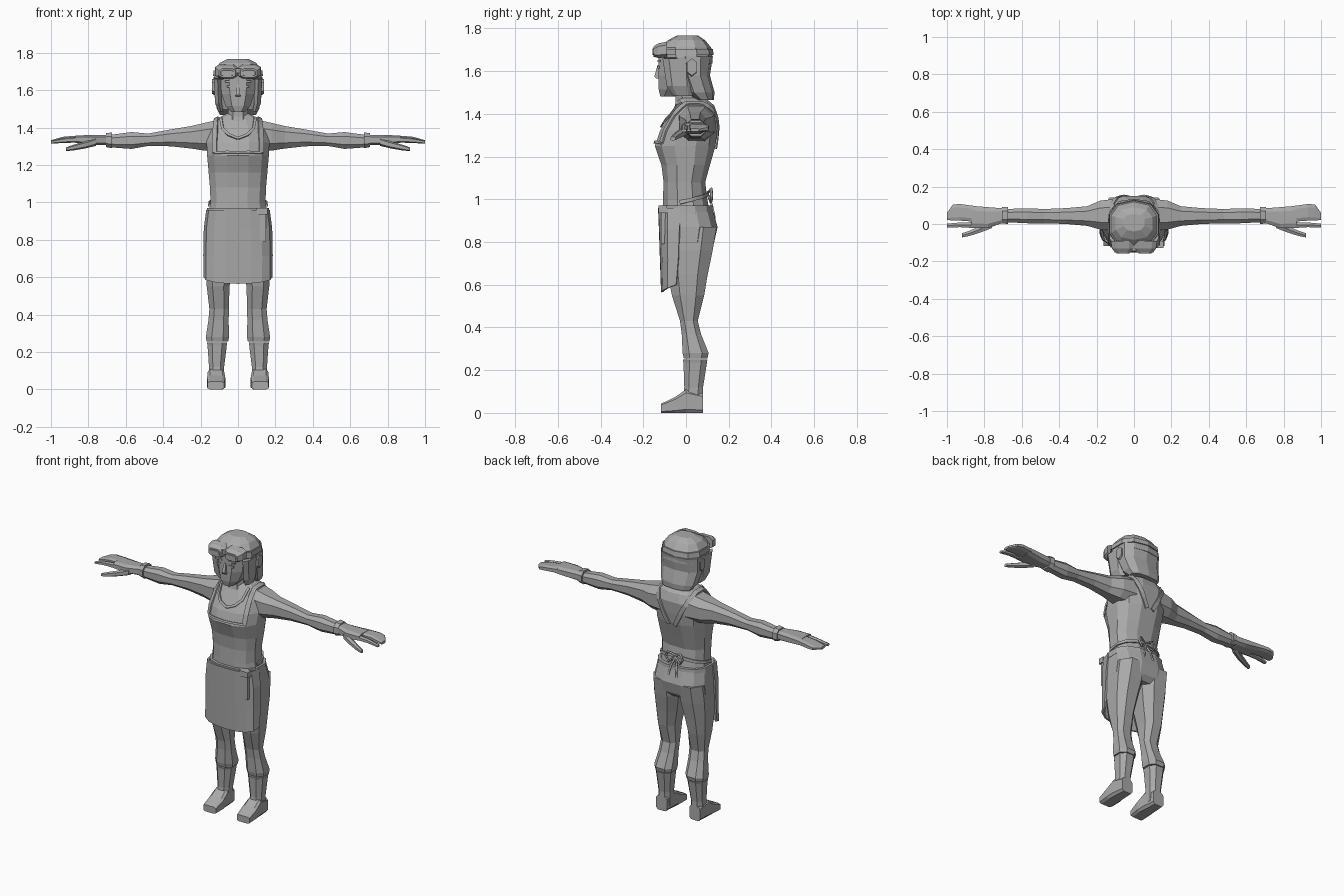
import bpy, bmesh, math
from mathutils import Vector
from mathutils.bvhtree import BVHTree

grey = bpy.data.materials.new("plain grey")
grey.diffuse_color = (0.4, 0.4, 0.4, 1)


def finish(name, bm, mirror=False, thick=0):
    bmesh.ops.recalc_face_normals(bm, faces=bm.faces)
    me = bpy.data.meshes.new(name)
    bm.to_mesh(me)
    bm.free()
    me.materials.append(grey)
    ob = bpy.data.objects.new(name, me)
    bpy.context.collection.objects.link(ob)
    if thick:
        m = ob.modifiers.new("thickness", 'SOLIDIFY')
        m.thickness, m.offset = thick, 0
    if mirror:
        ob.modifiers.new("mirror", 'MIRROR')
    return ob


def loft(name, axis, rings, n=8, p=0.8, mirror=False):
    """Skin rings (pos, a_min, a_max, b_min, b_max) along an axis."""
    f = lambda v: math.copysign(abs(v) ** p, v)
    unit = [(f(math.cos((k + .5) * math.tau / n)), f(math.sin((k + .5) * math.tau / n))) for k in range(n)]
    ma, mb = max(u[0] for u in unit), max(u[1] for u in unit)
    bm = bmesh.new()
    loops = []
    for pos, a0, a1, b0, b1 in rings:
        loop = []
        for u, v in unit:
            a = (a0 + a1) / 2 + u / ma * (a1 - a0) / 2
            b = (b0 + b1) / 2 + v / mb * (b1 - b0) / 2
            co = {'x': (pos, a, b), 'y': (a, pos, b), 'z': (a, b, pos)}[axis]
            loop.append(bm.verts.new(co))
        loops.append(loop)
    for l0, l1 in zip(loops, loops[1:]):
        for k in range(n):
            j = (k + 1) % n
            bm.faces.new((l0[k], l0[j], l1[j], l1[k]))
    bm.faces.new(loops[0])
    bm.faces.new(loops[-1])
    return finish(name, bm, mirror)


def sym(rings):
    """Expand (z, half_width, y0, y1) to full rings."""
    return [(z, -w, w, y0, y1) for z, w, y0, y1 in rings]


def box(name, x0, x1, y0, y1, z0, z1, mirror=False):
    return loft(name, 'z', [(z0, x0, x1, y0, y1), (z1, x0, x1, y0, y1)], 4, 1, mirror)


# Torso, neck and hips
torso = loft("torso", 'z', sym([
    (.94, .158, -.11, .11), (1.0, .147, -.108, .10), (1.08, .15, -.105, .09),
    (1.16, .157, -.115, .112), (1.25, .165, -.146, .138), (1.32, .168, -.122, .146),
    (1.39, .16, -.08, .15), (1.44, .125, -.05, .132), (1.475, .06, -.035, .09)]), 12)
loft("neck", 'z', sym([(1.40, .07, -.06, .09), (1.46, .052, -.048, .075), (1.54, .055, -.05, .07)]), 8)
loft("hips", 'z', sym([(.77, .165, -.09, .105), (.80, .177, -.108, .132), (.87, .175, -.112, .148),
                       (.96, .163, -.115, .122)]), 12)
loft("belt", 'z', sym([(.93, .169, -.124, .126), (.97, .166, -.126, .124)]), 12)

# Straps and hems that follow the torso surface
me = torso.data
surface = BVHTree.FromPolygons([v.co for v in me.vertices], [q.vertices for q in me.polygons])


def strip(name, path, width, mirror=True):
    """Thin band laid over the torso along a path."""
    bm = bmesh.new()
    pts = [Vector(q) for q in path]
    fine = [a.lerp(b, i / 4) for a, b in zip(pts, pts[1:]) for i in range(4)] + [pts[-1]]
    pairs = []
    for i, q in enumerate(fine):
        co, no, _, _ = surface.find_nearest(q)
        t = fine[min(i + 1, len(fine) - 1)] - fine[max(i - 1, 0)]
        side = no.cross(t).normalized() * width / 2
        pair = []
        for s in (-1, 1):
            c, m, _, _ = surface.find_nearest(co + side * s)
            pair.append(bm.verts.new(c + m * .006))
        pairs.append(pair)
    for a, b in zip(pairs, pairs[1:]):
        bm.faces.new((a[0], a[1], b[1], b[0]))
    finish(name, bm, mirror, .008)


strip("shoulder_strap", [(.13, -.13, 1.27), (.125, -.08, 1.38), (.115, 0, 1.45), (.115, .08, 1.45),
                         (.08, .15, 1.36), (.02, .15, 1.24)], .026)
strip("neckline", [(0, -.12, 1.345), (.05, -.1, 1.36), (.085, -.08, 1.40), (.09, -.02, 1.45)], .014)
strip("bib_hem", [(0, -.15, 1.268), (.06, -.14, 1.268), (.13, -.13, 1.268)], .012)
strip("waist_tie", [(.15, -.03, .985), (.15, .03, 1.0), (.1, .08, 1.015), (0, .1, 1.03)], .018)

# Apron skirt, wrapped around the front
bm = bmesh.new()
rows = []
for z, w, yf, ye, drop in [(.96, .165, -.126, -.03, 0), (.86, .178, -.122, -.03, 0), (.72, .181, -.117, -.035, .01),
                           (.60, .181, -.112, -.045, .035)]:
    row = []
    for i in range(9):
        t = i / 4 - 1
        row.append(bm.verts.new((w * math.sin(t * math.pi / 2), yf + (ye - yf) * abs(t) ** 3,
                                 z - drop * (1 - t * t))))
    rows.append(row)
for r0, r1 in zip(rows, rows[1:]):
    for i in range(8):
        bm.faces.new((r0[i], r0[i + 1], r1[i + 1], r1[i]))
finish("apron_skirt", bm, thick=.01)
box("buckle", .10, .158, -.128, -.09, .935, .97)
box("hanging_strap", .116, .15, -.118, -.085, .79, .945)

# Bow at the back of the waist
for s in (-1, 1):
    for nm, pts in (("bow_loop", [(0, .103, 1.03), (.045, .118, 1.05), (.06, .12, 1.02), (.04, .118, .99), (0, .103, 1.02)]),
                    ("bow_tail", [(0, .103, 1.02), (.02, .122, .97), (.03, .135, .91)])):
        cu = bpy.data.curves.new(nm, 'CURVE')
        cu.dimensions, cu.bevel_depth, cu.bevel_resolution = '3D', .007, 0
        sp = cu.splines.new('POLY')
        sp.points.add(len(pts) - 1)
        for q, (x, y, z) in zip(sp.points, pts):
            q.co = (x * s, y, z, 1)
        cu.materials.append(grey)
        bpy.context.collection.objects.link(bpy.data.objects.new(nm, cu))

# Trouser legs, boots and feet
loft("trouser_leg", 'z', [
    (.87, .002, .173, -.10, .143), (.76, .004, .178, -.098, .125), (.65, .026, .174, -.085, .102),
    (.55, .046, .167, -.066, .085), (.43, .048, .153, -.028, .055), (.37, .05, .158, -.02, .07),
    (.28, .048, .172, -.016, .106), (.255, .053, .168, -.01, .10)], 8, mirror=True)
loft("boot_shaft", 'z', [(.25, .058, .166, -.014, .10), (.235, .06, .163, -.012, .098), (.12, .074, .155, -.008, .08),
                         (.03, .076, .157, -.02, .08)], 8, mirror=True)
loft("foot", 'y', [(.08, .08, .155, 0, .09), (.0, .073, .162, 0, .11), (-.05, .068, .165, 0, .075),
                   (-.118, .074, .163, 0, .042)], 8, .4, True)

# Arms, gloves and fingers
loft("arm", 'x', [
    (.09, -.035, .135, 1.27, 1.445), (.18, -.03, .125, 1.277, 1.425), (.25, -.01, .095, 1.288, 1.408),
    (.36, .0, .085, 1.30, 1.39), (.48, .004, .08, 1.302, 1.368), (.57, .004, .084, 1.286, 1.376),
    (.69, .01, .08, 1.295, 1.36)], 8, mirror=True)
loft("glove_cuff", 'x', [(.675, .0, .092, 1.29, 1.374), (.705, .003, .09, 1.296, 1.37)], 8, mirror=True)
loft("palm", 'x', [(.69, .01, .083, 1.305, 1.362), (.78, -.022, .09, 1.308, 1.36), (.87, -.022, .097, 1.318, 1.358)],
     8, .6, True)
loft("index_finger", 'x', [(.85, -.022, .01, 1.32, 1.352), (.93, -.017, .008, 1.318, 1.345), (1.0, -.02, .002, 1.314, 1.33)],
     6, mirror=True)
loft("fingers", 'x', [(.85, .012, .096, 1.32, 1.357), (.93, .018, .107, 1.32, 1.352), (.968, .018, .104, 1.318, 1.342),
                      (1.0, .022, .06, 1.317, 1.332)], 8, .6, True)
loft("thumb", 'x', [(.76, -.022, .02, 1.302, 1.345), (.82, -.045, -.01, 1.288, 1.325), (.88, -.064, -.036, 1.278, 1.308),
                    (.92, -.072, -.05, 1.274, 1.294)], 6, mirror=True)

# Head, face details and hair
loft("face", 'z', sym([(1.482, .035, -.12, -.05), (1.515, .066, -.128, .03), (1.58, .088, -.13, .06),
                       (1.68, .095, -.128, .07)]), 8)
loft("nose", 'z', sym([(1.565, .013, -.14, -.11), (1.575, .012, -.148, -.11), (1.63, .006, -.133, -.11)]), 4, 1)
box("eyebrow", .022, .07, -.134, -.12, 1.642, 1.652, True)
box("eye", .025, .06, -.133, -.124, 1.613, 1.624, True)
loft("hair_back", 'z', sym([(1.466, .095, .045, .13), (1.50, .113, -.005, .134), (1.58, .128, -.035, .112),
                            (1.67, .13, -.06, .126)]), 10)
loft("side_lock", 'z', [(1.485, .078, .105, -.06, .03), (1.53, .086, .122, -.09, .03), (1.66, .088, .13, -.11, .03)],
     6, mirror=True)
loft("hair_top", 'z', sym([(1.635, .127, -.06, .124), (1.665, .128, -.122, .124), (1.71, .122, -.122, .118),
                           (1.745, .098, -.085, .09), (1.768, .055, -.04, .055)]), 10)
loft("ear", 'x', [(.11, .0, .045, 1.565, 1.655), (.138, .005, .05, 1.58, 1.66)], 6, mirror=True)

# Goggles pushed up on the forehead
loft("goggle_strap", 'z', sym([(1.675, .134, -.127, .13), (1.705, .13, -.127, .125)]), 10)
loft("goggle_frame", 'y', [(-.09, .0, .124, 1.665, 1.738), (-.13, .002, .118, 1.662, 1.73), (-.153, .014, .102, 1.668, 1.715)],
     8, .6, True)
loft("goggle_lens", 'y', [(-.150, .022, .094, 1.675, 1.708), (-.158, .024, .092, 1.676, 1.706)], 8, .6, True)
box("goggle_bridge", -.02, .02, -.145, -.11, 1.692, 1.716)
